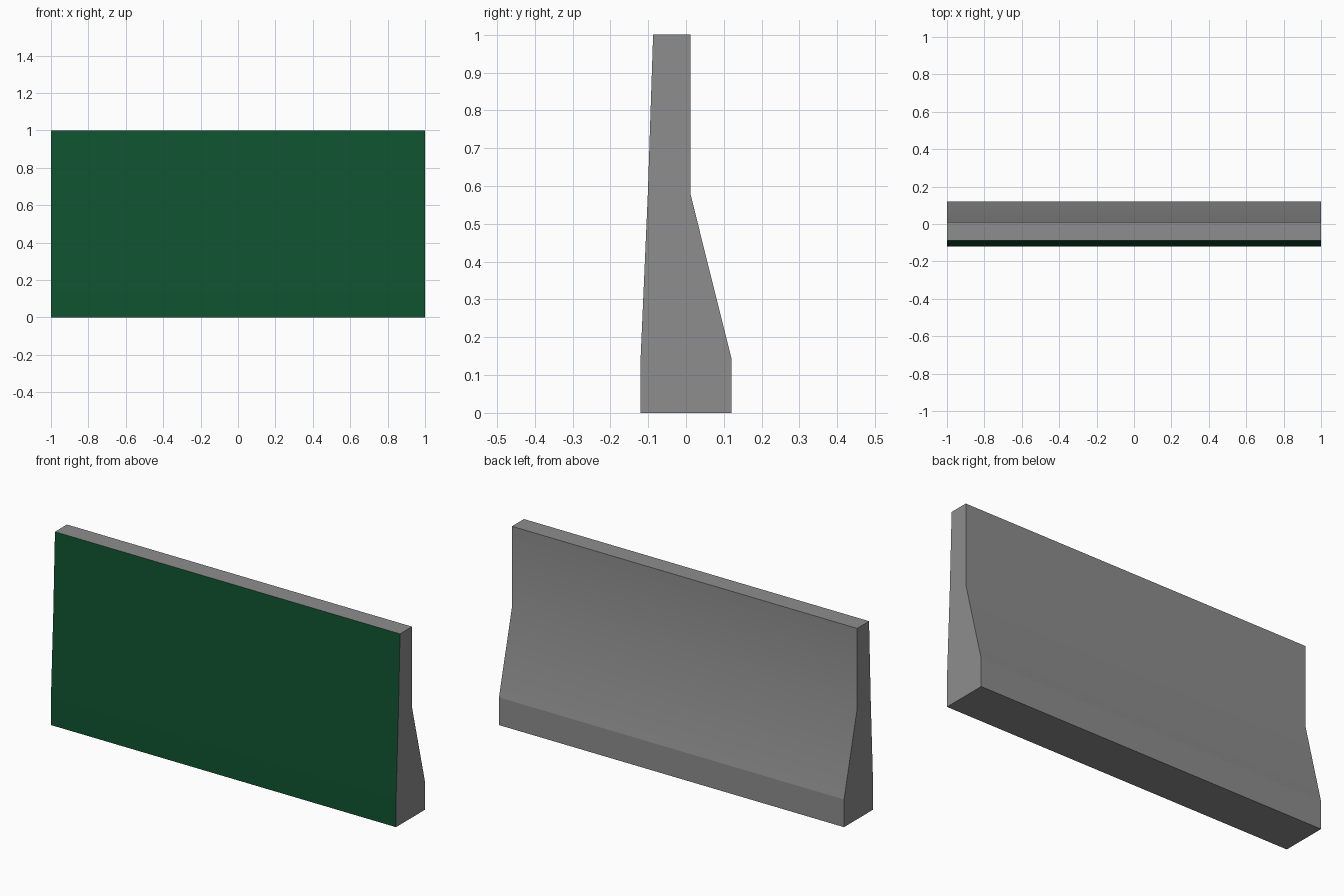
import bpy
import bmesh

if "Cube" in bpy.data.objects:
    bpy.data.objects.remove(bpy.data.objects["Cube"])


def flat_material(name, color):
    mat = bpy.data.materials.new(name)
    mat.diffuse_color = (*color, 1.0)
    mat.use_nodes = True
    mat.node_tree.nodes["Principled BSDF"].inputs["Base Color"].default_value = mat.diffuse_color
    return mat


concrete = flat_material("concrete grey", (0.27, 0.27, 0.27))
green = flat_material("dark green", (0.005, 0.088, 0.03))

# Barrier cross-section (y, z), counter-clockwise seen from +x
profile = [(-0.12, 0.0), (0.12, 0.0), (0.12, 0.145), (0.012, 0.578),
           (0.012, 1.0), (-0.087, 1.0), (-0.101, 0.578), (-0.12, 0.145)]

# Extrude the section along the full length
bm = bmesh.new()
section = bm.faces.new([bm.verts.new((-1.0, y, z)) for y, z in profile])
result = bmesh.ops.extrude_face_region(bm, geom=[section], use_keep_orig=True)
moved = [v for v in result["geom"] if isinstance(v, bmesh.types.BMVert)]
bmesh.ops.translate(bm, vec=(2.0, 0.0, 0.0), verts=moved)
bmesh.ops.recalc_face_normals(bm, faces=bm.faces)

# Green front, grey elsewhere; the upper back slope blends smoothly
for face in bm.faces:
    face.material_index = 1 if face.normal.y < -0.9 else 0
    face.smooth = face.normal.y > 0.9 and face.calc_center_median().z > 0.15
for edge in bm.edges:
    edge.smooth = all(f.smooth for f in edge.link_faces)

mesh = bpy.data.meshes.new("barrier_wall")
bm.to_mesh(mesh)
bm.free()
mesh.materials.append(concrete)
mesh.materials.append(green)
barrier = bpy.data.objects.new("barrier_wall", mesh)
bpy.context.collection.objects.link(barrier)
